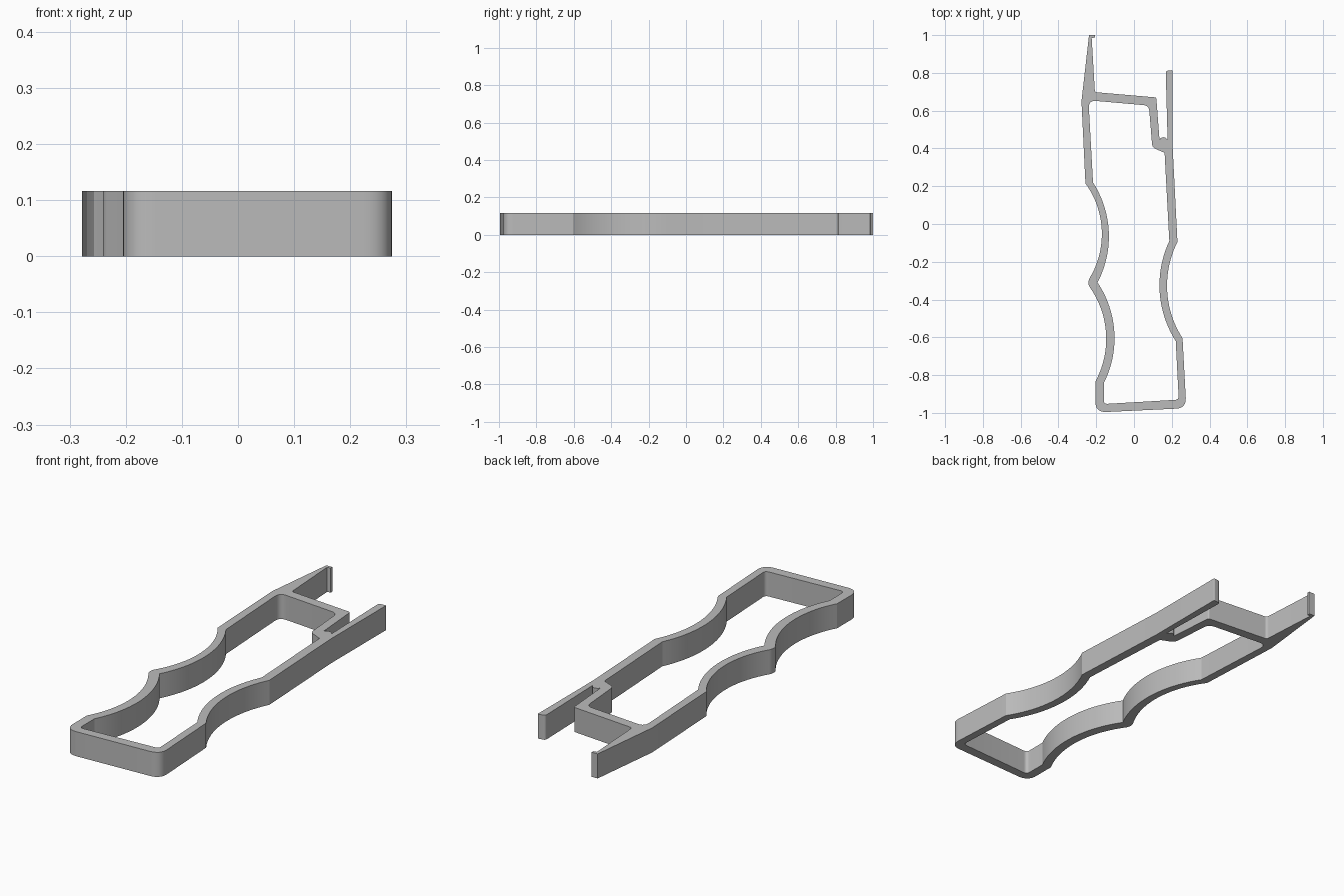
import bpy, bmesh, math
from mathutils import Vector

HEIGHT = 0.116

if "Cube" in bpy.data.objects:
    bpy.data.objects.remove(bpy.data.objects["Cube"], do_unlink=True)

grey = bpy.data.materials.new("plain grey")
grey.use_nodes = True
colour = (0.5, 0.5, 0.5, 1)
grey.diffuse_color = colour
grey.node_tree.nodes["Principled BSDF"].inputs["Base Color"].default_value = colour


def arc(a, m, b, steps=20):
    """Points strictly between a and b on the circle through a, m and b."""
    d = 2 * (a.x * (m.y - b.y) + m.x * (b.y - a.y) + b.x * (a.y - m.y))
    aa, mm, bb = a.dot(a), m.dot(m), b.dot(b)
    c = Vector(((aa * (m.y - b.y) + mm * (b.y - a.y) + bb * (a.y - m.y)) / d,
                (aa * (b.x - m.x) + mm * (a.x - b.x) + bb * (m.x - a.x)) / d))
    start = math.atan2(a.y - c.y, a.x - c.x)
    turn = math.atan2(b.y - c.y, b.x - c.x) - start
    turn = (turn + math.pi) % math.tau - math.pi
    r = (a - c).length
    return [c + r * Vector((math.cos(start + turn * i / steps),
                            math.sin(start + turn * i / steps))) for i in range(1, steps)]


def rounded(p, a, b, size, steps=8):
    """Round corner p, starting the given distance along each side."""
    s, e = p + (a - p).normalized() * size, p + (b - p).normalized() * size
    return [s * (1 - t) ** 2 + p * 2 * t * (1 - t) + e * t * t
            for t in (i / steps for i in range(steps + 1))]


def outline(path):
    """Entries are (x, y), (x, y, corner size) or (x, y, 'arc') for a mid-arc point."""
    pts = [Vector(p[:2]) for p in path]
    out = []
    for i, p in enumerate(path):
        before, after = pts[i - 1], pts[(i + 1) % len(pts)]
        if len(p) == 2:
            out.append(pts[i])
        elif p[2] == "arc":
            out += arc(before, pts[i], after)
        else:
            out += rounded(pts[i], before, after, p[2])
    return out


# Outer edge: hooked prong, top bar, slot, straight prong, right grip, base, left grip
outer = outline([
    (-0.238, 1), (-0.207, 1), (-0.207, 0.988), (-0.224, 0.984),
    (-0.207, 0.698, 0.012), (0.118, 0.67, 0.008),
    (0.135, 0.445), (0.152, 0.415, "arc"), (0.178, 0.44),
    (0.168, 0.81, 0.012), (0.205, 0.815, 0.006), (0.205, 0.4),
    (0.23, -0.095), (0.175, -0.34, "arc"), (0.257, -0.605),
    (0.277, -0.975, 0.055), (-0.205, -0.998, 0.06),
    (-0.205, -0.835), (-0.147, -0.61, "arc"), (-0.234, -0.335),
    (-0.241, -0.31, "arc"), (-0.234, -0.285),
    (-0.17, -0.055, "arc"), (-0.257, 0.215), (-0.278, 0.65),
])

# Inner edge of the frame
inner = outline([
    (-0.241, 0.655, 0.04), (0.079, 0.627, 0.03), (0.097, 0.405, 0.02),
    (0.162, 0.377), (0.187, -0.09), (0.135, -0.34, "arc"), (0.221, -0.62),
    (0.237, -0.93, 0.02), (-0.16, -0.953, 0.02),
    (-0.16, -0.843), (-0.103, -0.6, "arc"), (-0.193, -0.31),
    (-0.133, -0.053, "arc"), (-0.217, 0.22),
])

bm = bmesh.new()
for loop in (outer, inner):
    verts = [bm.verts.new((p.x, p.y, 0)) for p in loop]
    for i, v in enumerate(verts):
        bm.edges.new((verts[i - 1], v))
bmesh.ops.triangle_fill(bm, edges=bm.edges[:], use_beauty=True)

# Raise the flat shape into a solid frame
raised = bmesh.ops.extrude_face_region(bm, geom=bm.faces[:], use_keep_orig=True)
bmesh.ops.translate(bm, vec=(0, 0, HEIGHT),
                    verts=[g for g in raised["geom"] if isinstance(g, bmesh.types.BMVert)])
bmesh.ops.recalc_face_normals(bm, faces=bm.faces[:])
mesh = bpy.data.meshes.new("clip_frame")
bm.to_mesh(mesh)
bm.free()
mesh.materials.append(grey)

frame = bpy.data.objects.new("clip_frame", mesh)
bpy.context.collection.objects.link(frame)
bpy.context.view_layer.objects.active = frame
frame.select_set(True)
bpy.ops.object.shade_smooth_by_angle(angle=math.radians(25))
